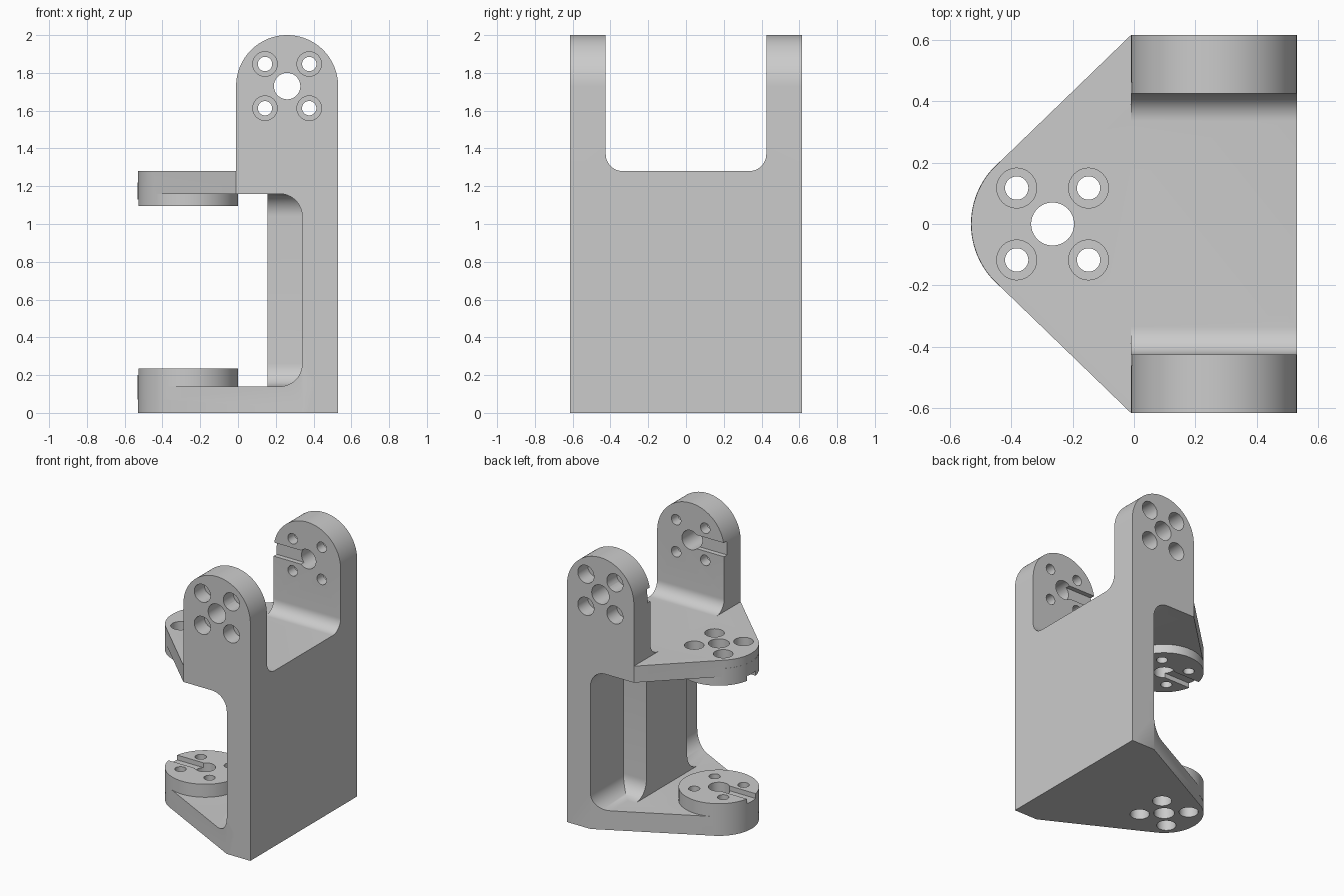
import bpy, bmesh, math
from mathutils import Matrix, Vector

cube = bpy.data.objects.get("Cube")
if cube:
    bpy.data.objects.remove(cube, do_unlink=True)

grey = bpy.data.materials.new("plain_grey")
grey.use_nodes = True
grey.diffuse_color = (0.6, 0.6, 0.6, 1)
grey.node_tree.nodes["Principled BSDF"].inputs["Base Color"].default_value = (0.6, 0.6, 0.6, 1)

HALF = 0.615          # half depth of the body
BACK = 0.53           # outer face of the wall
WALL = 0.34           # inner face of the wall
HUB_X, HUB_R = -0.265, 0.265
ARM_X, ARM_Z, ARM_R = 0.26, 1.73, 0.27
FILLET = 0.12


def arc(cx, cy, r, a0, a1, n=12):
    """Points on an arc, angles in degrees."""
    return [(cx + r * math.cos(math.radians(a0 + (a1 - a0) * i / n)),
             cy + r * math.sin(math.radians(a0 + (a1 - a0) * i / n))) for i in range(n + 1)]


def prism(name, pts, axis, lo, hi):
    """Extrude a closed 2D profile along an axis."""
    place = {"x": lambda p, t: (t, p[0], p[1]),
             "y": lambda p, t: (p[0], t, p[1]),
             "z": lambda p, t: (p[0], p[1], t)}[axis]
    bm = bmesh.new()
    face = bm.faces.new([bm.verts.new(place(p, lo)) for p in pts])
    new = bmesh.ops.extrude_face_region(bm, geom=[face])["geom"]
    bmesh.ops.translate(bm, verts=[v for v in new if isinstance(v, bmesh.types.BMVert)],
                        vec=place((0, 0), hi - lo))
    bmesh.ops.recalc_face_normals(bm, faces=bm.faces)
    mesh = bpy.data.meshes.new(name)
    bm.to_mesh(mesh)
    bm.free()
    mesh.materials.append(grey)
    ob = bpy.data.objects.new(name, mesh)
    bpy.context.collection.objects.link(ob)
    return ob


def disc(name, x, y, r, lo, hi, n=48):
    return prism(name, arc(x, y, r, 0, 360, n)[:-1], "z", lo, hi)


def combine(target, tool, op):
    """Apply a boolean and remove the tool."""
    mod = target.modifiers.new(op, "BOOLEAN")
    mod.operation, mod.object, mod.solver = op, tool, "EXACT"
    bpy.context.view_layer.objects.active = target
    bpy.ops.object.modifier_apply(modifier=mod.name)
    bpy.data.objects.remove(tool, do_unlink=True)


def plate_outline(corner_x):
    """Wall strip that tapers tangentially to a round nose."""
    dx = corner_x - HUB_X
    a = math.degrees(math.atan2(HALF, dx) + math.acos(HUB_R / math.hypot(dx, HALF)))
    return ([(BACK, -HALF), (BACK, HALF), (corner_x, HALF)]
            + arc(HUB_X, 0, HUB_R, a, 360 - a, 32) + [(corner_x, -HALF)])


# C-shaped body: wall with a plate at the bottom and one at mid height
c_profile = ([(-0.6, 0), (BACK, 0), (BACK, 1.28), (-0.6, 1.28), (-0.6, 1.16)]
             + arc(WALL - FILLET, 1.16 - FILLET, FILLET, 90, 0)
             + arc(WALL - FILLET, 0.14 + FILLET, FILLET, 0, -90) + [(-0.6, 0.14)])
bracket = prism("bracket", c_profile, "y", -HALF, HALF)
outline = prism("outline_low", plate_outline(WALL), "z", -0.1, 0.65)
combine(outline, prism("outline_high", plate_outline(-0.01), "z", 0.65, 1.4), "UNION")
combine(bracket, outline, "INTERSECT")

# Pair of round-topped arms, separated by a U-shaped gap
arms = prism("arms", [(-0.01, 1.2), (BACK, 1.2)] + arc(ARM_X, ARM_Z, ARM_R, 0, 180, 48),
             "y", -HALF, HALF)
gap_y, gap_r = 0.425, 0.09
gap = ([(gap_y, 2.2), (-gap_y, 2.2)]
       + arc(-gap_y + gap_r, 1.28 + gap_r, gap_r, 180, 270)
       + arc(gap_y - gap_r, 1.28 + gap_r, gap_r, 270, 360))
combine(arms, prism("gap", gap, "x", -0.2, 0.8), "DIFFERENCE")
combine(bracket, arms, "UNION")

# Central rib on the inside of the wall, flared into both plates
rib_y, low, high = 0.235, 0.14, 1.16
flare = rib_y + FILLET
half_rib = (arc(flare, low + FILLET, FILLET, 270, 180)
            + arc(flare, high - FILLET, FILLET, 180, 90))
rib = ([(flare, low - 0.05)] + half_rib + [(flare, high + 0.05), (-flare, high + 0.05)]
       + [(-y, z) for y, z in reversed(half_rib)] + [(-flare, low - 0.05)])
combine(bracket, prism("rib", rib, "x", 0.155, 0.43), "UNION")

# Round hubs facing each other on the two plates
for lo, hi in ((0.07, 0.235), (1.095, 1.22)):
    combine(bracket, disc("hub", HUB_X, 0, HUB_R + 0.001, lo, hi, 96), "UNION")

# Each joint: centre bore, four counterbored screw holes and a slot on the inner face
joints = [((HUB_X, 0, 0.235), (0, 0, -1), 0.235),
          ((HUB_X, 0, 1.095), (0, 0, 1), 0.185),
          ((ARM_X, -gap_y, ARM_Z), (0, -1, 0), 0.19),
          ((ARM_X, gap_y, ARM_Z), (0, 1, 0), 0.19)]
for origin, outward, depth in joints:
    z = Vector(outward)
    x = Vector((1, 0, 0))
    frame = Matrix((x, z.cross(x), z)).transposed().to_4x4()
    frame.translation = origin
    end = depth + 0.05
    tools = [disc("bore", 0, 0, 0.07, -0.05, end)]
    for sx in (-1, 1):
        for sy in (-1, 1):
            px, py = sx * 0.117, sy * 0.117
            tools.append(disc("screw_hole", px, py, 0.038, -0.05, end, 32))
            tools.append(disc("counterbore", px, py, 0.065, 0.075, end, 32))
    slot = [(-0.35, -0.05), (0, -0.05), (0, 0.05), (-0.35, 0.05)]
    tools.append(prism("slot", slot, "z", -0.05, 0.035))
    for tool in tools:
        tool.data.transform(frame)
        combine(bracket, tool, "DIFFERENCE")

# Smooth the curved faces and keep the edges sharp
bpy.ops.object.select_all(action="DESELECT")
bracket.select_set(True)
bpy.context.view_layer.objects.active = bracket
bpy.ops.object.shade_smooth_by_angle(angle=math.radians(30))
